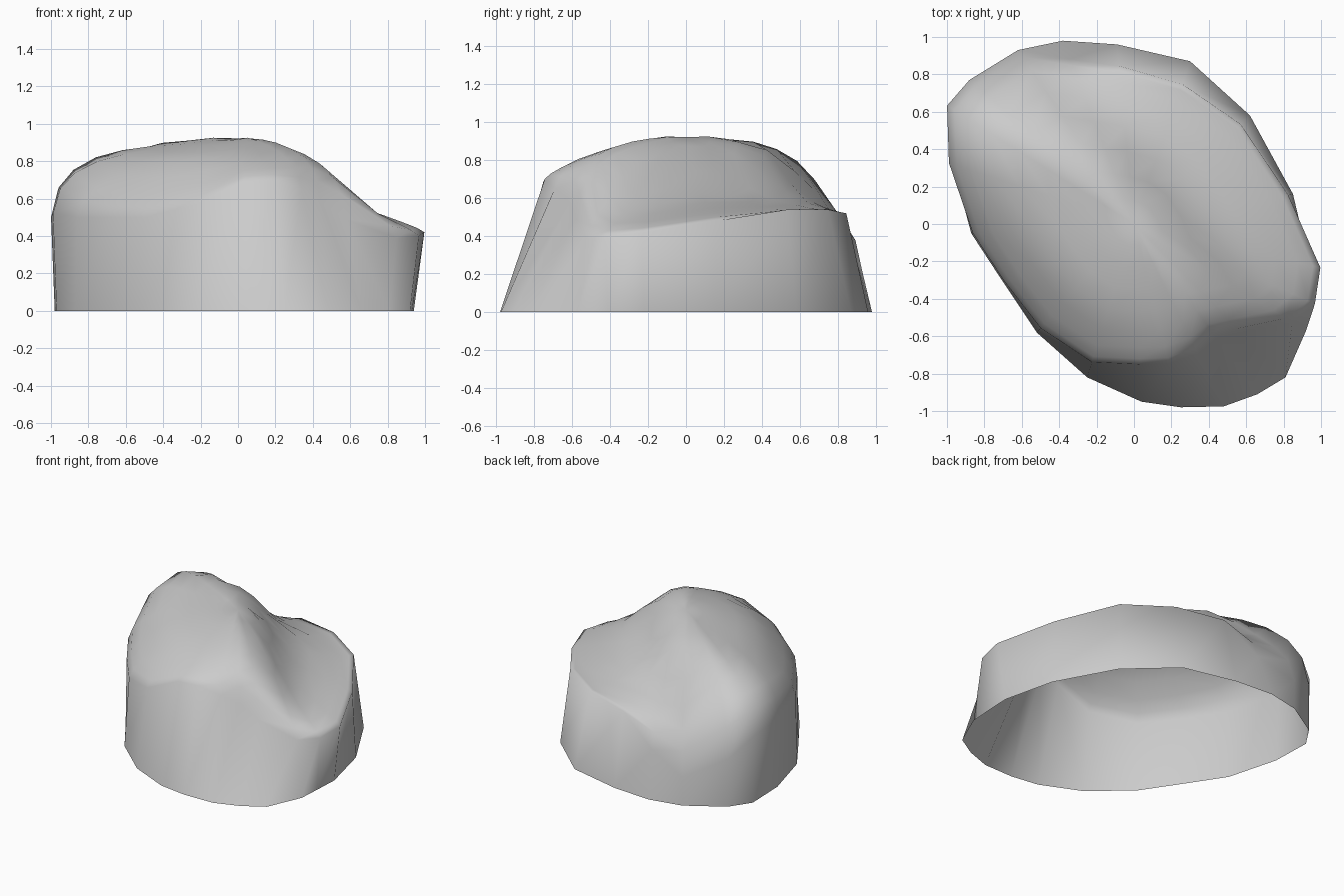
import bpy, bmesh, math

if "Cube" in bpy.data.objects:
    bpy.data.objects.remove(bpy.data.objects["Cube"])

# Outline, counter-clockwise from the east: ground x, ground y, rim scale, rim height
OUTLINE = [
    (.94, -.22, 1.06, .42), (.85, .16, .97, .48), (.62, .58, .92, .54), (.30, .87, .86, .54),
    (-.09, .96, .88, .52), (-.38, .98, .90, .32), (-.62, .93, 1.0, .21), (-.88, .77, 1.0, .35),
    (-.98, .62, 1.02, .50), (-.97, .32, 1.02, .52), (-.87, -.05, .99, .50), (-.70, -.31, .99, .50),
    (-.52, -.58, .96, .50), (-.25, -.82, .90, .57), (.04, -.95, .79, .69), (.25, -.98, .76, .70),
    (.48, -.975, .71, .65), (.66, -.91, .67, .58), (.81, -.82, .71, .49), (.92, -.57, .92, .39),
    (.93, -.41, 1.04, .40)]

# Section across the ridge: dome, steep drop, then the low north-east shelf
SECTION = [(-.9, .48), (-.75, .58), (-.6, .70), (-.45, .81), (-.25, .88), (-.02, .93),
           (.12, .87), (.26, .70), (.36, .61), (.6, .555), (.95, .50)]


def section_height(n):
    n = max(SECTION[0][0], min(SECTION[-1][0], n))
    for (n0, z0), (n1, z1) in zip(SECTION, SECTION[1:]):
        if n <= n1:
            return z0 + (z1 - z0) * (n - n0) / (n1 - n0)


def crown_height(x, y):
    along, across = .64 * x - .77 * y, .77 * x + .64 * y
    if along < -.4:                       # shelf curls round the north-west end
        across += .4 * (-.4 - along)
    taper = 1 - (.27 if along > 0 else .11) * along ** 2
    return section_height(across) * taper


bm = bmesh.new()
# Walls: ground ring, and rim
rings = [[bm.verts.new((x, y, 0)) for x, y, s, z in OUTLINE],
         [bm.verts.new((x * s, y * s, z)) for x, y, s, z in OUTLINE]]
# Crown: rings shrinking to the summit, rounding over from the rim
for t in (.96, .88, .76, .62, .46, .3, .15):
    w = math.sqrt(1 - t ** 8)
    ring = []
    for x, y, s, z in OUTLINE:
        px, py = x * s * t, y * s * t
        ring.append(bm.verts.new((px, py, z + (crown_height(px, py) - z) * w)))
    rings.append(ring)

count = len(OUTLINE)
for low, high in zip(rings, rings[1:]):
    for i in range(count):
        j = (i + 1) % count
        bm.faces.new((low[i], low[j], high[j], high[i]))
summit = bm.verts.new((0, 0, crown_height(0, 0)))
for i in range(count):
    bm.faces.new((rings[-1][i], rings[-1][(i + 1) % count], summit))
for face in bm.faces:
    face.smooth = True

mesh = bpy.data.meshes.new("boulder")
bm.to_mesh(mesh)
bm.free()
boulder = bpy.data.objects.new("boulder", mesh)
bpy.context.collection.objects.link(boulder)
